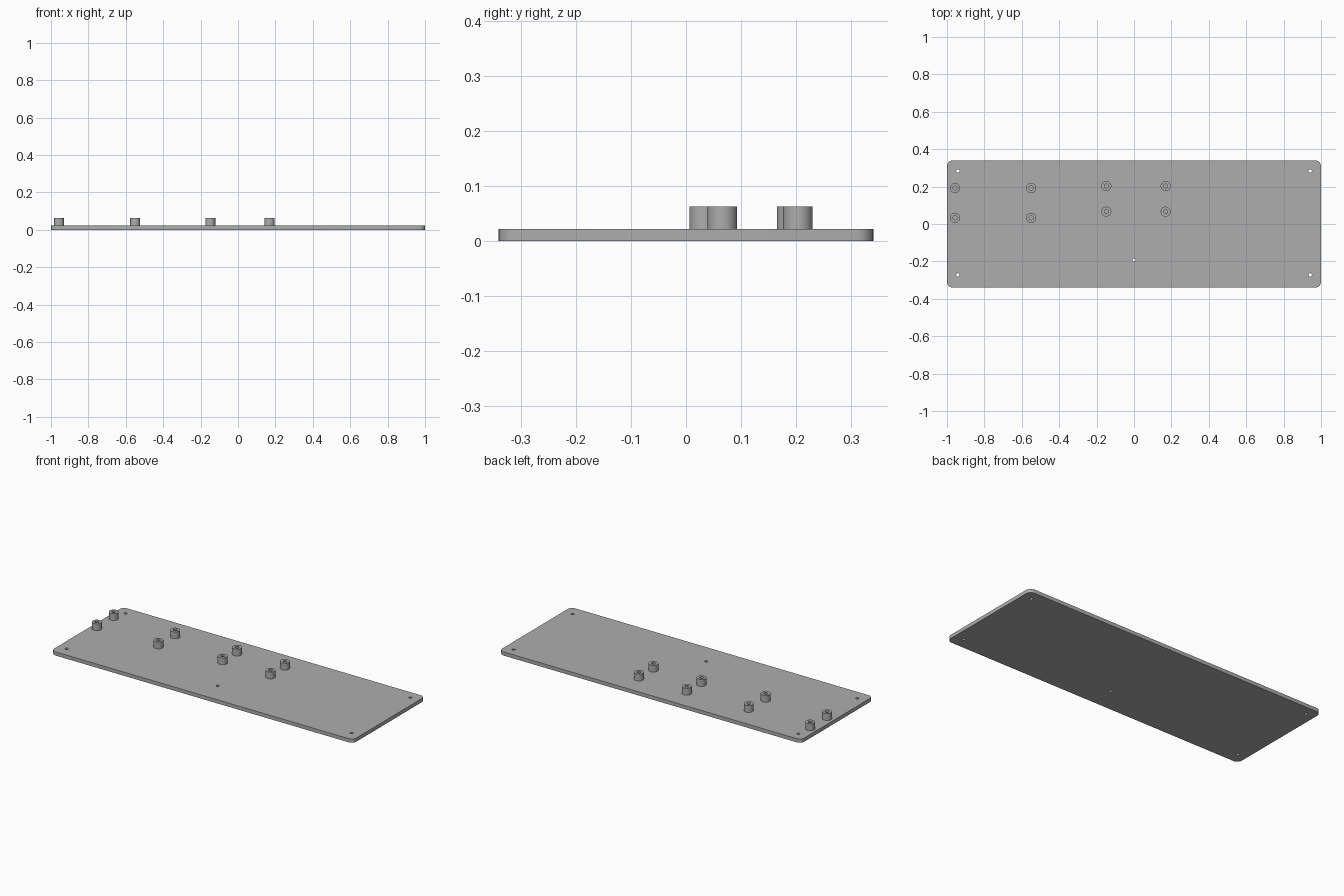
import bpy
import bmesh
from math import cos, sin, pi, radians

cube = bpy.data.objects.get("Cube")
if cube:
    bpy.data.objects.remove(cube, do_unlink=True)

PLATE_TOP = 0.022
POST_TOP = 0.063
POST_RADIUS = 0.0267
BORE_RADIUS = 0.011
SCREW_RADIUS = 0.009

grey = bpy.data.materials.new("plain grey")
grey.use_nodes = True
colour = (0.42, 0.42, 0.42, 1)
grey.diffuse_color = colour
grey.node_tree.nodes["Principled BSDF"].inputs["Base Color"].default_value = colour


def make_object(name, bm):
    bmesh.ops.recalc_face_normals(bm, faces=bm.faces)
    mesh = bpy.data.meshes.new(name)
    bm.to_mesh(mesh)
    bm.free()
    mesh.materials.append(grey)
    obj = bpy.data.objects.new(name, mesh)
    bpy.context.collection.objects.link(obj)
    return obj


def activate(obj):
    bpy.ops.object.select_all(action="DESELECT")
    obj.select_set(True)
    bpy.context.view_layer.objects.active = obj


def smooth(obj):
    activate(obj)
    bpy.ops.object.shade_smooth_by_angle(angle=radians(30))


def lathe(name, profile, x, y, sides=40):
    """Turn a (radius, height) profile about z and close both ends."""
    bm = bmesh.new()
    rings = [[bm.verts.new((r * cos(2 * pi * i / sides), r * sin(2 * pi * i / sides), z))
              for i in range(sides)] for r, z in profile]
    for a, b in zip(rings, rings[1:]):
        for i in range(sides):
            j = (i + 1) % sides
            bm.faces.new((a[i], a[j], b[j], b[i]))
    bm.faces.new(rings[0])
    bm.faces.new(rings[-1])
    obj = make_object(name, bm)
    obj.location = (x, y, 0)
    return obj


# Base plate with rounded corners
bm = bmesh.new()
bmesh.ops.create_cube(bm, size=1)
for v in bm.verts:
    v.co = (v.co.x * 2, v.co.y * 0.68, (v.co.z + 0.5) * PLATE_TOP)
corners = [e for e in bm.edges if abs(e.verts[0].co.z - e.verts[1].co.z) > 0.01]
bmesh.ops.bevel(bm, geom=corners, offset=0.032, segments=8, profile=0.5, affect="EDGES")
plate = make_object("base_plate", bm)

# Screw holes through the plate
holes = [(x, y) for x in (-0.942, 0.942) for y in (-0.272, 0.283)] + [(0, -0.192)]
for x, y in holes:
    cutter = lathe("hole_cutter", [(SCREW_RADIUS, -0.02), (SCREW_RADIUS, 0.05)], x, y, 24)
    cutter.hide_render = True
    cut = plate.modifiers.new("screw_hole", "BOOLEAN")
    cut.operation = "DIFFERENCE"
    cut.solver = "EXACT"
    cut.object = cutter
    activate(plate)
    bpy.ops.object.modifier_apply(modifier=cut.name)
    bpy.data.objects.remove(cutter, do_unlink=True)
smooth(plate)

# Hollow mounting posts, in front and back pairs
post_profile = [(POST_RADIUS, PLATE_TOP - 0.002), (POST_RADIUS, POST_TOP),
                (BORE_RADIUS, POST_TOP), (BORE_RADIUS, PLATE_TOP)]
outer_rows = (0.033, 0.192)
inner_rows = (0.066, 0.203)
for column, (x, rows) in enumerate([(-0.957, outer_rows), (-0.55, outer_rows),
                                    (-0.148, inner_rows), (0.169, inner_rows)], 1):
    for side, y in zip(("front", "back"), rows):
        smooth(lathe(f"{side}_mounting_post_{column}", post_profile, x, y))
